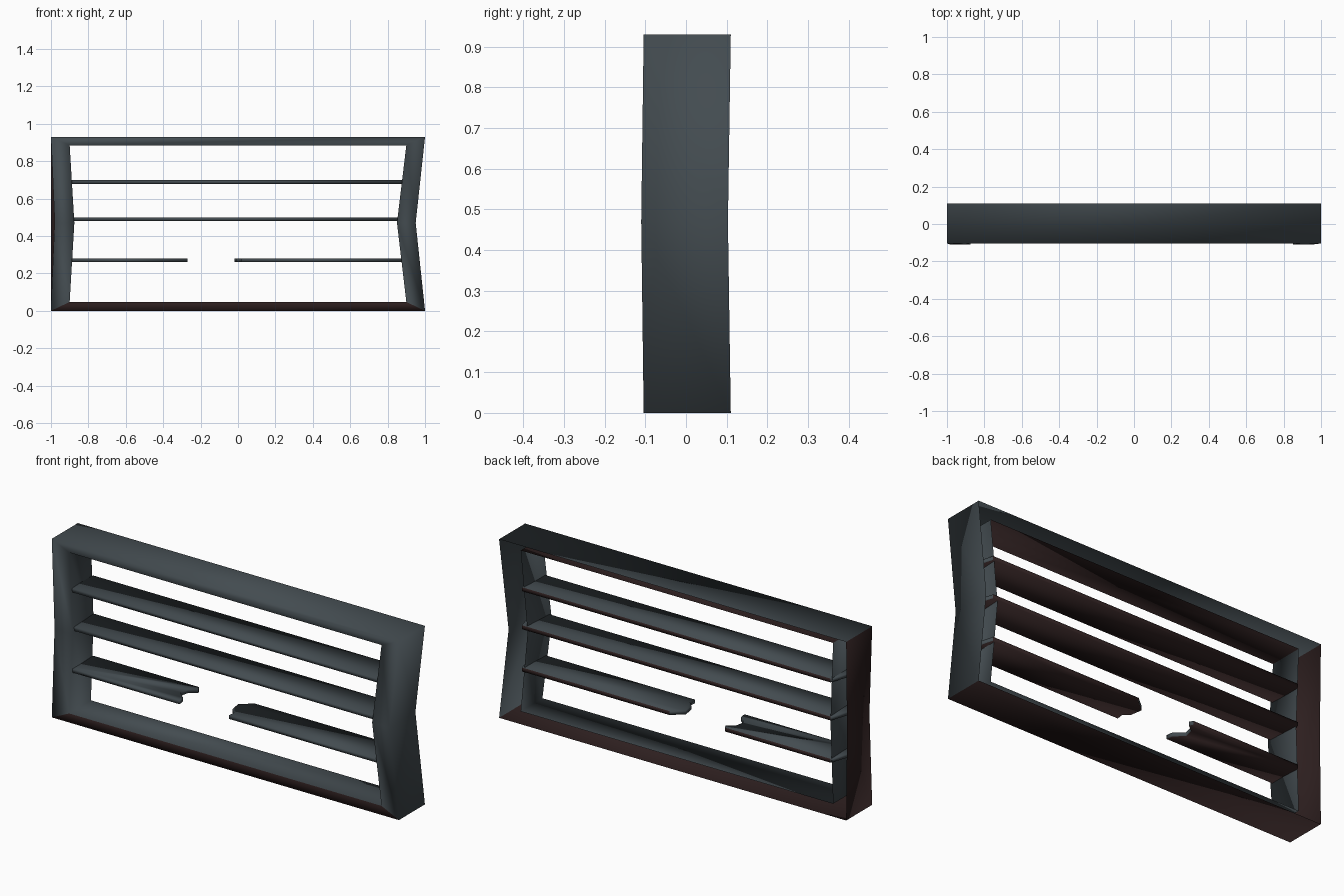
import bpy

if "Cube" in bpy.data.objects:
    bpy.data.objects.remove(bpy.data.objects["Cube"])

# Two flat colours
grey = bpy.data.materials.new("blue_grey")
grey.diffuse_color = (0.056, 0.071, 0.080, 1)
grey.use_nodes = True
grey.node_tree.nodes["Principled BSDF"].inputs["Base Color"].default_value = grey.diffuse_color
rust = bpy.data.materials.new("dark_rust")
rust.diffuse_color = (0.027, 0.014, 0.014, 1)
rust.use_nodes = True
rust.node_tree.nodes["Principled BSDF"].inputs["Base Color"].default_value = rust.diffuse_color


def make(name, verts, faces, is_rust):
    me = bpy.data.meshes.new(name)
    me.from_pydata(verts, [], faces)
    me.materials.append(grey)
    me.materials.append(rust)
    ob = bpy.data.objects.new(name, me)
    bpy.context.collection.objects.link(ob)
    for p in me.polygons:
        p.use_smooth = True
        p.material_index = int(is_rust(p))
    return ob


# Dented frame: four six-sided rings joined in order, open at the back
def ring(xc, xl, xr, z0, z1, y, ym):
    return [(-xc, y, z0), (xc, y, z0), (xr, ym, 0.47),
            (xc, y, z1), (-xc, y, z1), (xl, ym, 0.47)]


rings = [ring(1.0, -1.0, 0.95, 0.0, 0.93, 0.11, 0.103),       # outer back
         ring(1.0, -0.98, 0.95, 0.0, 0.93, -0.104, -0.11),    # outer front
         ring(0.9, -0.875, 0.85, 0.047, 0.885, -0.104, -0.11),  # inner front
         ring(0.9, -0.885, 0.86, 0.047, 0.885, 0.075, 0.075)]  # inner back
verts = [v for r in rings for v in r]
faces = []
for k in range(3):
    for i in range(6):
        j = (i + 1) % 6
        faces.append((k * 6 + i, k * 6 + j, k * 6 + 6 + j, k * 6 + 6 + i))


# Rust on the outer left wall, everything facing down, and the front lower rail
def frame_rust(p):
    c, n = p.center, p.normal
    return c.x < -0.96 or abs(n.z) > 0.9 and (c.z < 0.02 or 0.87 < c.z < 0.9) or c.z < 0.04


make("frame", verts, faces, frame_rust)


# Shelf slats: plan outline with a thickness; rust below and on the back edge
def slat(name, outline, z):
    n = len(outline)
    v = [(x, y, z - 0.01) for x, y in outline] + [(x, y, z + 0.01) for x, y in outline]
    f = [tuple(reversed(range(n))), tuple(range(n, 2 * n))]
    f += [(i, (i + 1) % n, n + (i + 1) % n, n + i) for i in range(n)]
    make(name, v, f, lambda p: p.normal.z < -0.5 or p.normal.y > 0.9)


F, B = -0.095, 0.08
LEFT, RIGHT = [(-0.89, B), (-0.95, F)], [(0.94, F), (0.89, B)]
for name, z in (("upper_slat", 0.688), ("middle_slat", 0.49)):
    slat(name, LEFT + RIGHT, z)

# Broken lower slat with ragged ends
slat("broken_slat_left", LEFT + [(-0.27, F), (-0.275, -0.06), (-0.32, -0.02),
                                 (-0.31, 0.03), (-0.27, 0.06), (-0.28, B)], 0.27)
slat("broken_slat_right", RIGHT + [(0.04, B), (-0.02, 0.03), (-0.01, -0.03),
                                   (0.02, -0.06), (0.015, F)], 0.27)
